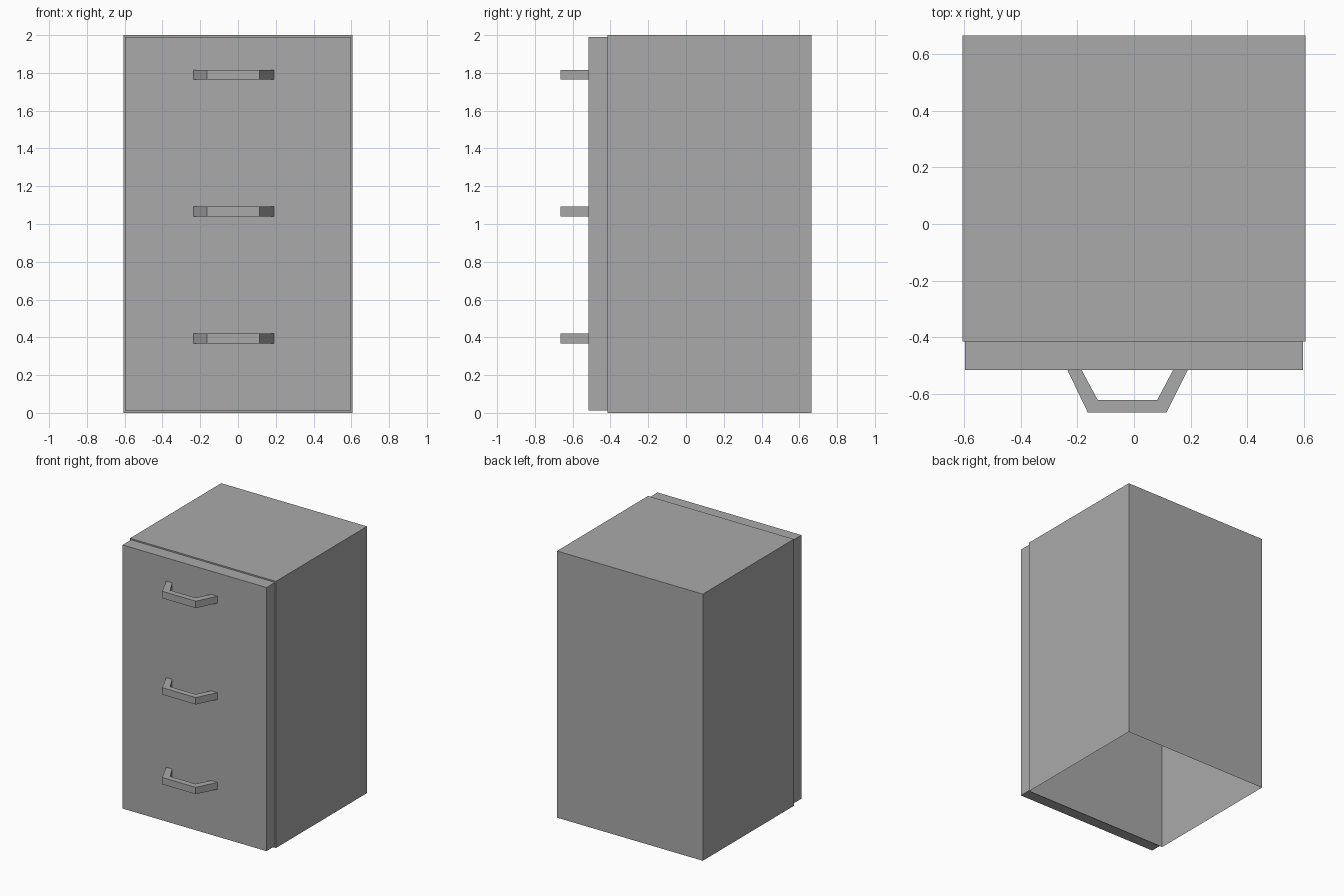
import bpy
import bmesh

cube = bpy.data.objects.get("Cube")
if cube:
    bpy.data.objects.remove(cube, do_unlink=True)

# Single grey finish
GREY = (0.4, 0.4, 0.4, 1)
grey = bpy.data.materials.new("cabinet_grey")
grey.use_nodes = True
grey.diffuse_color = GREY
grey.node_tree.nodes["Principled BSDF"].inputs["Base Color"].default_value = GREY


def prism(name, outline, bottom, top, open_bottom=False):
    """Extrude a counter-clockwise plan outline from bottom to top."""
    bm = bmesh.new()
    base = bm.faces.new([bm.verts.new((x, y, bottom)) for x, y in outline])
    result = bmesh.ops.extrude_face_region(bm, geom=[base], use_keep_orig=True)
    for v in result["geom"]:
        if isinstance(v, bmesh.types.BMVert):
            v.co.z = top
    bmesh.ops.recalc_face_normals(bm, faces=bm.faces[:])
    if open_bottom:
        bmesh.ops.delete(bm, geom=[base], context="FACES_ONLY")
    mesh = bpy.data.meshes.new(name)
    bm.to_mesh(mesh)
    bm.free()
    mesh.materials.append(grey)
    obj = bpy.data.objects.new(name, mesh)
    bpy.context.collection.objects.link(obj)
    return obj


def rectangle(half_width, front, back):
    return [(-half_width, front), (half_width, front),
            (half_width, back), (-half_width, back)]


# Cabinet shell, open underneath
prism("cabinet_body", rectangle(0.605, -0.415, 0.665), 0, 2, open_bottom=True)

# Front panel, slightly smaller than the shell
prism("front_panel", rectangle(0.597, -0.515, -0.415), 0.013, 1.99)

# Three angled pull handles
handle_outline = [(-0.235, -0.515), (-0.163, -0.665), (0.115, -0.665), (0.19, -0.515),
                  (0.138, -0.515), (0.082, -0.621), (-0.128, -0.621), (-0.185, -0.515)]
for label, height in (("lower", 0.394), ("middle", 1.067), ("upper", 1.79)):
    prism(label + "_handle", handle_outline, height - 0.026, height + 0.026)
